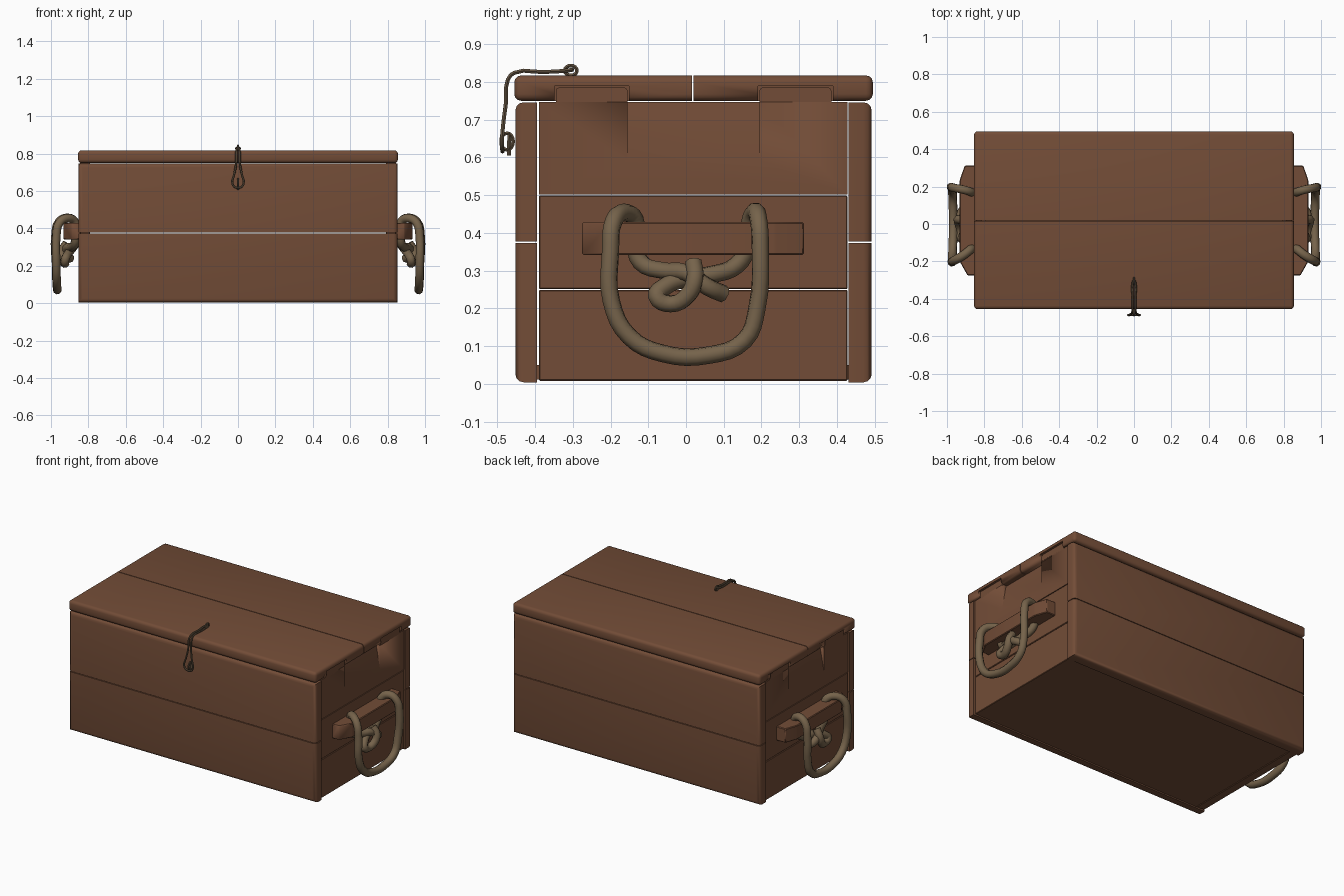
import bpy, bmesh, math
from mathutils import Vector

if "Cube" in bpy.data.objects:
    bpy.data.objects.remove(bpy.data.objects["Cube"])


def material(name, r, g, b):
    m = bpy.data.materials.new(name)
    m.diffuse_color = (r, g, b, 1)
    m.use_nodes = True
    m.node_tree.nodes["Principled BSDF"].inputs["Base Color"].default_value = m.diffuse_color
    return m


WOOD = material("brown wood", 0.170, 0.073, 0.038)
ROPE = material("tan rope", 0.180, 0.125, 0.070)
CORD = material("dark cord", 0.120, 0.083, 0.050)


def activate(ob):
    bpy.ops.object.select_all(action='DESELECT')
    ob.select_set(True)
    bpy.context.view_layer.objects.active = ob


def finish(name, bm, mat):
    bmesh.ops.recalc_face_normals(bm, faces=bm.faces[:])
    me = bpy.data.meshes.new(name)
    bm.to_mesh(me)
    bm.free()
    me.materials.append(mat)
    ob = bpy.data.objects.new(name, me)
    bpy.context.collection.objects.link(ob)
    activate(ob)
    bpy.ops.object.shade_smooth_by_angle(angle=math.radians(35))
    return ob


def prism(name, outline, z0, z1, axis='z', mat=WOOD, bevel=0.0, pick=None, seg=3):
    """Extrude a 2D outline along z (xy outline) or y (xz outline)."""
    bm = bmesh.new()

    def put(p, h):
        return (p[0], p[1], h) if axis == 'z' else (p[0], h, p[1])
    a = [bm.verts.new(put(p, z0)) for p in outline]
    b = [bm.verts.new(put(p, z1)) for p in outline]
    n = len(a)
    bm.faces.new(a)
    bm.faces.new(b)
    for i in range(n):
        j = (i + 1) % n
        bm.faces.new((a[i], a[j], b[j], b[i]))
    bmesh.ops.recalc_face_normals(bm, faces=bm.faces[:])
    if bevel:
        es = [e for e in bm.edges
              if pick is None or pick((e.verts[0].co + e.verts[1].co) / 2)]
        bmesh.ops.bevel(bm, geom=es, offset=bevel, segments=seg, profile=0.5, affect='EDGES')
    return finish(name, bm, mat)


def board(name, x, y, z, **kw):
    return prism(name, [(x[0], y[0]), (x[1], y[0]), (x[1], y[1]), (x[0], y[1])], z[0], z[1], **kw)


def cut(ob, cutter):
    cutter.hide_render = True
    m = ob.modifiers.new("cut", 'BOOLEAN')
    m.operation = 'DIFFERENCE'
    m.object = cutter
    activate(ob)
    bpy.ops.object.modifier_apply(modifier=m.name)
    bpy.data.objects.remove(cutter)


def tube(name, pts, radius, mat, closed=False, res=4, sides=2):
    cu = bpy.data.curves.new(name, 'CURVE')
    cu.dimensions = '3D'
    cu.bevel_depth = radius
    cu.bevel_resolution = sides
    cu.resolution_u = res
    cu.use_fill_caps = True
    sp = cu.splines.new('BEZIER')
    sp.bezier_points.add(len(pts) - 1)
    for bp, p in zip(sp.bezier_points, pts):
        bp.co = Vector(p)
        bp.handle_left_type = bp.handle_right_type = 'AUTO'
    sp.use_cyclic_u = closed
    cu.materials.append(mat)
    ob = bpy.data.objects.new(name, cu)
    bpy.context.collection.objects.link(ob)
    activate(ob)
    bpy.ops.object.convert(target='MESH')
    bpy.ops.object.shade_smooth_by_angle(angle=math.radians(50))


W = 0.853   # half length of the chest
E = 0.845   # outer face of the end boards
near = lambda a, b: abs(a - b) < 1e-4

# front and back boards, rounded on their outer rims
for side, yi, yo in (("front", -0.395, -0.452), ("back", 0.43, 0.492)):
    for part, z0, z1, rim in (("lower", 0.004, 0.373, 0.004), ("upper", 0.377, 0.746, 0.746)):
        board(f"{side}_{part}_board", (-W, W), sorted((yi, yo)), (z0, z1), bevel=0.022,
              pick=lambda c: near(c.y, yo) and (near(c.z, rim) or near(abs(c.x), W)))

# floor
board("floor", (-0.82, 0.82), (-0.40, 0.435), (0.012, 0.05))

# lid: two boards with notches for the end tabs
TABS = ((-0.345, -0.155), (0.195, 0.385))
for part, y0, y1, rim in (("front", -0.455, 0.016, -0.455), ("back", 0.020, 0.495, 0.495)):
    lid = board(f"lid_{part}_board", (-W - 0.002, W + 0.002), (y0, y1), (0.75, 0.817), bevel=0.018,
                pick=lambda c: near(c.y, rim) or (abs(c.x) > W and not near(c.z, 0.7835)))
    t = TABS[0] if part == "front" else TABS[1]
    for s in (-1, 1):
        cut(lid, board("notch_cutter", sorted((s * 0.79, s * 0.9)), (t[0] - 0.004, t[1] + 0.004),
                       (0.70, 0.789)))

for s, side in ((-1, "left"), (1, "right")):
    xs = sorted((s * 0.79, s * E))
    # end boards
    for i, (z0, z1) in enumerate(((0.008, 0.249), (0.251, 0.499))):
        board(f"{side}_end_board_{i + 1}", xs, (-0.39, 0.428), (z0, z1), bevel=0.003, seg=1)
    top = board(f"{side}_end_board_3", xs, (-0.39, 0.428), (0.501, 0.747))
    # sloping finger recess between the tabs
    cut(top, prism("recess_cutter", [(s * (E + 0.001), 0.585), (s * 0.90, 0.585), (s * 0.90, 0.76),
                                     (s * 0.813, 0.76)], TABS[0][1], TABS[1][0], axis='y'))
    # tabs that rise into the lid
    for i, t in enumerate(TABS):
        board(f"{side}_tab_{i + 1}", xs, t, (0.74, 0.785), bevel=0.008, seg=2,
              pick=lambda c: near(c.z, 0.785) and (near(c.y, t[0]) or near(c.y, t[1])))
    # handle batten with chamfered ends
    prism(f"{side}_handle_batten",
          [(s * 0.84, -0.275), (s * 0.89, -0.275), (s * 0.932, -0.20), (s * 0.932, 0.235),
           (s * 0.905, 0.312), (s * 0.84, 0.312)], 0.341, 0.429, bevel=0.004, seg=1)
    # rope handle: over the batten, hanging loop, both ends tied in a knot below it
    path = [(0.895, 0.10, 0.238), (0.925, 0.055, 0.258), (0.915, 0.0, 0.295), (0.89, -0.06, 0.30),
            (0.872, -0.12, 0.322), (0.868, -0.135, 0.38), (0.872, -0.135, 0.435),
            (0.91, -0.165, 0.454), (0.955, -0.192, 0.43), (0.972, -0.200, 0.35),
            (0.972, -0.198, 0.22), (0.970, -0.15, 0.125), (0.967, -0.06, 0.08),
            (0.967, 0.06, 0.076), (0.970, 0.155, 0.115), (0.972, 0.188, 0.20),
            (0.976, 0.197, 0.36), (0.957, 0.192, 0.435), (0.91, 0.183, 0.457),
            (0.87, 0.17, 0.43), (0.868, 0.165, 0.37), (0.872, 0.135, 0.315),
            (0.89, 0.07, 0.29), (0.895, 0.0, 0.28), (0.915, -0.06, 0.255),
            (0.925, -0.078, 0.232), (0.925, -0.04, 0.212), (0.938, 0.005, 0.235),
            (0.94, 0.024, 0.28), (0.915, 0.02, 0.322)]
    tube(f"{side}_rope_handle", [(s * x, y, z) for x, y, z in path], 0.0235, ROPE)


def ring(name, y, z, ry, rz):
    pts = [(0, y + ry * math.cos(a), z + rz * math.sin(a))
           for a in (math.pi / 4 * k for k in range(8))]
    tube(name, pts, 0.0055, CORD, closed=True, res=2, sides=1)


# cord latch: lid ring, long teardrop loop, front ring with pin
ring("lid_ring", -0.305, 0.830, 0.016, 0.013)
ring("front_ring", -0.474, 0.642, 0.016, 0.022)
half = [(0.007, -0.315, 0.830), (0.008, -0.38, 0.826), (0.008, -0.455, 0.824),
        (0.009, -0.472, 0.805), (0.010, -0.477, 0.745), (0.020, -0.484, 0.69),
        (0.029, -0.488, 0.635)]
loop = [(0, -0.302, 0.832)] + half + [(0, -0.486, 0.616)] + [(-x, y, z) for x, y, z in half[::-1]]
tube("latch_loop", loop, 0.006, CORD, closed=True, res=3, sides=1)
tube("latch_pin", [(0, -0.468, 0.665), (0, -0.469, 0.605)], 0.006, CORD, res=1, sides=1)
